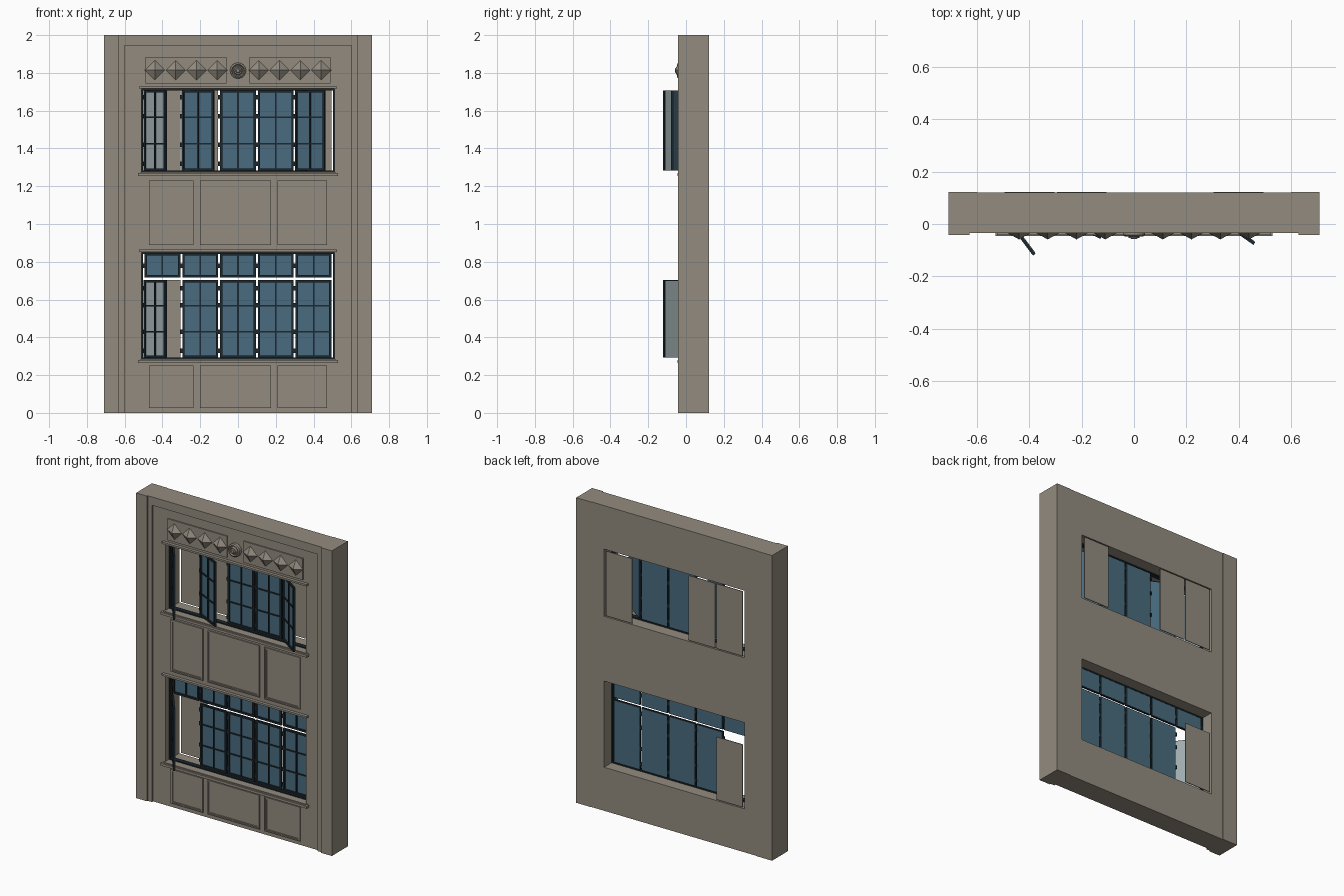
import bpy, bmesh, math
from mathutils import Matrix, Vector

if "Cube" in bpy.data.objects:
    bpy.data.objects.remove(bpy.data.objects["Cube"], do_unlink=True)


def material(name, rgb):
    m = bpy.data.materials.new(name)
    m.use_nodes = True
    m.diffuse_color = (*rgb, 1)
    m.node_tree.nodes["Principled BSDF"].inputs["Base Color"].default_value = (*rgb, 1)
    return m


STONE = material("warm grey stone", (0.29, 0.26, 0.215))
DARK = material("dark frame", (0.012, 0.02, 0.026))
BLUE = material("blue glass", (0.068, 0.148, 0.212))
PALE = material("pale glass", (0.34, 0.41, 0.42))


def finish(name, bm, mats):
    mesh = bpy.data.meshes.new(name)
    bm.to_mesh(mesh)
    bm.free()
    for m in mats:
        mesh.materials.append(m)
    ob = bpy.data.objects.new(name, mesh)
    bpy.context.collection.objects.link(ob)
    return ob


def add_box(bm, x0, x1, y0, y1, z0, z1, mat=0):
    size = Matrix.Diagonal((x1 - x0, y1 - y0, z1 - z0, 1))
    place = Matrix.Translation(((x0 + x1) / 2, (y0 + y1) / 2, (z0 + z1) / 2))
    verts = bmesh.ops.create_cube(bm, size=1, matrix=place @ size)["verts"]
    for f in {f for v in verts for f in v.link_faces}:
        f.material_index = mat


def box(name, *dims, mat=STONE):
    bm = bmesh.new()
    add_box(bm, *dims)
    return finish(name, bm, [mat])


def border(bm, x0, x1, y0, y1, z0, z1, t, mat=0):
    add_box(bm, x0, x0 + t, y0, y1, z0, z1, mat)
    add_box(bm, x1 - t, x1, y0, y1, z0, z1, mat)
    add_box(bm, x0 + t, x1 - t, y0, y1, z0, z0 + t, mat)
    add_box(bm, x0 + t, x1 - t, y0, y1, z1 - t, z1, mat)


FIELD, BACK, HALF = -0.022, 0.12, 0.51
LOWER, UPPER = (0.285, 0.85), (1.275, 1.715)

# Wall with two openings
bm = bmesh.new()
for z0, z1 in ((0, LOWER[0]), (LOWER[1], UPPER[0]), (UPPER[1], 2)):
    add_box(bm, -HALF, HALF, FIELD, BACK, z0, z1)
for x0, x1 in ((-0.6, -HALF), (HALF, 0.6)):
    add_box(bm, x0, x1, FIELD, BACK, 0, 2)
finish("wall", bm, [STONE])

# Stepped side piers and top band
for side, s in (("left", 1), ("right", -1)):
    for part, a, b, front, back in (("pier", 0.63, 0.71, -0.042, 0.123),
                                    ("pier_step", 0.6, 0.63, -0.034, 0.123)):
        box(side + "_" + part, min(s * a, s * b), max(s * a, s * b), front, back, 0, 2)
box("top_band", -0.6, 0.6, -0.034, FIELD, 1.945, 2)

# Sills and head mouldings
for name, (z0, z1) in (("lower", LOWER), ("upper", UPPER)):
    box(name + "_sill", -0.53, 0.53, -0.046, 0.02, z0 - 0.022, z0 - 0.006)
    box(name + "_sill_bed", -0.515, 0.515, -0.036, 0.02, z0 - 0.006, z0 + 0.001)
    box(name + "_head_moulding", -0.525, 0.525, -0.042, 0.0, z1 + 0.002, z1 + 0.014)

# Wall panels with moulded borders
for row, z0, z1 in (("bottom", 0.025, 0.25), ("middle", 0.89, 1.23)):
    for col, x0, x1 in (("right", -0.47, -0.235), ("centre", -0.2, 0.175), ("left", 0.21, 0.47)):
        bm = bmesh.new()
        border(bm, x0, x1, FIELD - 0.008, FIELD, z0, z1, 0.007)
        border(bm, x0 + 0.007, x1 - 0.007, FIELD - 0.004, FIELD, z0 + 0.007, z1 - 0.007, 0.007)
        finish(row + "_" + col + "_panel_moulding", bm, [STONE])

# Diamond studded plaques
for side, s in (("left", 1), ("right", -1)):
    bm = bmesh.new()
    cx = s * 0.275
    add_box(bm, cx - 0.215, cx + 0.215, FIELD - 0.008, FIELD, 1.745, 1.885)
    for i in range(4):
        centre = Matrix.Translation((cx + (i - 1.5) * 0.11, FIELD - 0.022, 1.814))
        bmesh.ops.create_cone(bm, cap_ends=True, segments=4, radius1=0.054, radius2=0, depth=0.03,
                              matrix=centre @ Matrix.Rotation(math.pi / 2, 4, "X"))
    finish(side + "_diamond_plaque", bm, [STONE])

# Round rosette, turned from a profile
bm = bmesh.new()
profile = [(0.042, FIELD), (0.042, -0.042), (0.034, -0.048), (0.029, -0.04), (0.024, -0.04),
           (0.02, -0.053), (0.014, -0.053), (0.009, -0.058), (0, -0.058)]
verts = [bm.verts.new((r, y, 1.812)) for r, y in profile]
edges = [bm.edges.new(pair) for pair in zip(verts, verts[1:])]
bmesh.ops.spin(bm, geom=verts + edges, cent=(0, 0, 1.812), axis=(0, 1, 0),
               angle=2 * math.pi, steps=24)
bmesh.ops.remove_doubles(bm, verts=bm.verts, dist=0.0001)
bmesh.ops.recalc_face_normals(bm, faces=bm.faces)
finish("rosette", bm, [STONE])

PITCH, WIDTH, PLANE = 0.2, 0.19, 0.035


def casement(name, x, z0, z1, rows, angle=0, glass=BLUE):
    """Glazed leaf hinged on its -x edge, with bars in front of the pane."""
    bm = bmesh.new()
    h = z1 - z0
    border(bm, 0, WIDTH, -0.007, 0.005, 0, h, 0.012)
    add_box(bm, 0.004, WIDTH - 0.004, 0.002, 0.007, 0.004, h - 0.004, 1)
    add_box(bm, WIDTH / 2 - 0.004, WIDTH / 2 + 0.004, -0.005, 0.002, 0.012, h - 0.012)
    for i in range(1, rows):
        z = h * i / rows
        add_box(bm, 0.012, WIDTH - 0.012, -0.004, 0.002, z - 0.004, z + 0.004)
    ob = finish(name, bm, [DARK, glass])
    ob.location = (x, PLANE, z0)
    ob.rotation_euler.z = -math.radians(angle)


# Outer window frames
for name, (z0, z1) in (("lower", LOWER), ("upper", UPPER)):
    bm = bmesh.new()
    border(bm, -HALF, HALF, PLANE - 0.022, PLANE + 0.008, z0, z1, 0.008)
    finish(name + "_window_frame", bm, [DARK])

# Casements, transom lights and hinges
upper_angles = (53, 27, 0, 0, 35)
lower_angles = (53, 0, 0, 0, 0)
for i in range(5):
    x = -0.495 + i * PITCH
    n = str(i + 1)
    casement("upper_casement_" + n, x, 1.283, 1.707, 3, upper_angles[i], BLUE if i else PALE)
    casement("lower_casement_" + n, x, 0.293, 0.703, 3, lower_angles[i], BLUE if i else PALE)
    casement("transom_light_" + n, x, 0.717, 0.845, 1)
    bm = bmesh.new()
    for z in (0.33, 0.43, 0.57, 0.66, 0.78, 1.32, 1.42, 1.57, 1.67):
        add_box(bm, x - 0.011, x + 0.001, PLANE - 0.002, PLANE + 0.006, z - 0.012, z + 0.012)
    finish("hinges_" + n, bm, [DARK])

# Interior boards behind the open casements
for name, i, z0, z1 in (("upper_board_1", 0, 1.283, 1.707), ("upper_board_2", 1, 1.283, 1.707),
                        ("upper_board_3", 4, 1.283, 1.707), ("lower_board", 0, 0.293, 0.703)):
    x = -0.495 + i * PITCH
    box(name, x, x + WIDTH, BACK - 0.003, BACK + 0.002, z0, z1)
